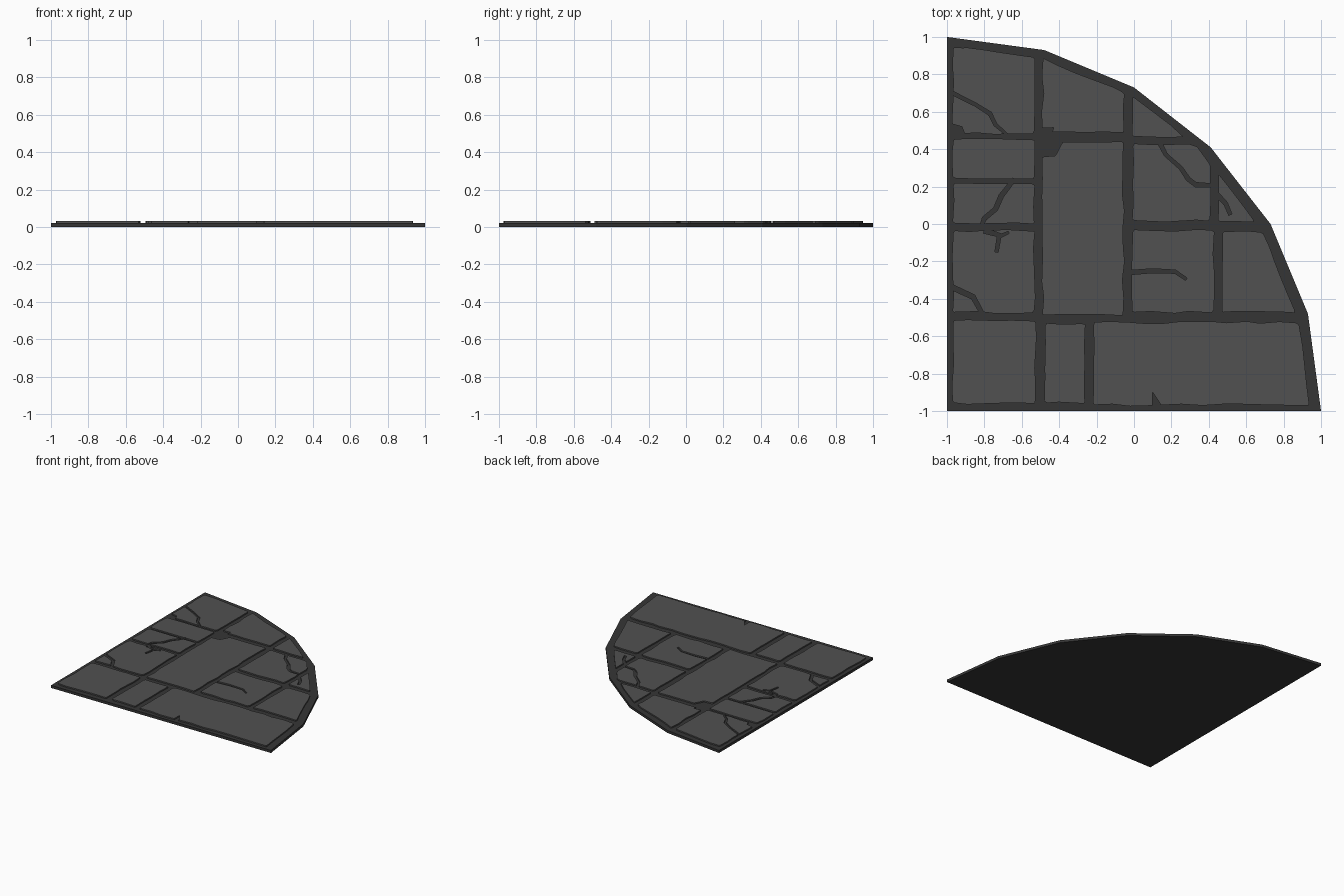
import bpy, bmesh, math, random
from mathutils import Vector

if "Cube" in bpy.data.objects:
    bpy.data.objects.remove(bpy.data.objects["Cube"])

random.seed(4)
BASE_TOP, STONE_TOP = 0.021, 0.031


def material(name, v):
    m = bpy.data.materials.new(name)
    m.diffuse_color = (v, v, v, 1)
    m.use_nodes = True
    m.node_tree.nodes["Principled BSDF"].inputs["Base Color"].default_value = m.diffuse_color
    return m


grout = material("dark grout", 0.036)
stone = material("grey stone", 0.083)


def prism(bm, pts, z0, z1):
    low = [bm.verts.new((p[0], p[1], z0)) for p in pts]
    top = [bm.verts.new((p[0], p[1], z1)) for p in pts]
    n = len(pts)
    bm.faces.new(low[::-1])
    bm.faces.new(top)
    for i in range(n):
        j = (i + 1) % n
        bm.faces.new((low[i], low[j], top[j], top[i]))


def make_object(name, bm, mat):
    bmesh.ops.recalc_face_normals(bm, faces=bm.faces)
    me = bpy.data.meshes.new(name)
    bm.to_mesh(me)
    bm.free()
    me.materials.append(mat)
    ob = bpy.data.objects.new(name, me)
    bpy.context.collection.objects.link(ob)
    return ob


# quarter-round base slab
outline = [Vector(p) for p in ((-1, -1), (1, -1), (.93, -.48), (.73, 0),
                               (.41, .41), (0, .73), (-.48, .93), (-1, 1))]
bm = bmesh.new()
prism(bm, outline, 0, BASE_TOP)
make_object("base_slab", bm, grout)


def clip(poly, origin, inward):
    # keep the part of a convex polygon on the inward side of a line
    out = []
    for i, a in enumerate(poly):
        b = poly[(i + 1) % len(poly)]
        da, db = (a - origin).dot(inward), (b - origin).dot(inward)
        if da >= 0:
            out.append(a)
        if da * db < 0:
            out.append(a.lerp(b, da / (da - db)))
    return out


def stone_shape(x0, y0, x1, y1):
    poly = [Vector(p) for p in ((x0, y0), (x1, y0), (x1, y1), (x0, y1))]
    for i in range(1, 7):     # stay inside the curved rim
        a, b = outline[i], outline[i + 1]
        d = (b - a).normalized()
        inward = Vector((-d.y, d.x))
        poly = clip(poly, a + inward * (0.055 if i < 4 else 0.042), inward)
    # chipped, uneven edges
    pts = []
    for i, a in enumerate(poly):
        prev, b = poly[i - 1], poly[(i + 1) % len(poly)]
        length = (b - a).length
        if length < 0.03:
            pts.append(a)
            continue
        d = (b - a) / length
        side = Vector((-d.y, d.x))
        c = random.uniform(.008, .018)
        pts.append(a + d * c + side * .003)
        n = int(length / 0.09)
        for k in range(1, n):
            t = (k + random.uniform(-.3, .3)) / n
            pts.append(a + d * length * t + side * random.uniform(-.005, .008))
        pts.append(b - d * random.uniform(.006, .014))
    return pts


def crack(bm, pts, width=0.022):
    # zigzag ribbon, thinner at its end
    pts = [Vector(p) for p in pts]
    left, right = [], []
    for i, p in enumerate(pts):
        d = (pts[min(i + 1, len(pts) - 1)] - pts[max(i - 1, 0)]).normalized()
        s = Vector((-d.y, d.x)) * width / 2 * random.uniform(.75, 1.2)
        if i == len(pts) - 1:
            s *= .7
        left.append(p + s)
        right.append(p - s)
    prism(bm, right + left[::-1], 0.0, 0.06)


# cutter for cracks and broken corners
bm = bmesh.new()
crack(bm, [(-.99, .71), (-.85, .64), (-.77, .59), (-.74, .53), (-.67, .47)])
crack(bm, [(-.64, .24), (-.71, .15), (-.74, .08), (-.80, .03), (-.82, -.02)])
crack(bm, [(-.80, -.035), (-.72, -.06), (-.735, -.15)], .03)
crack(bm, [(-.725, -.07), (-.67, -.045)])
crack(bm, [(-.99, -.33), (-.86, -.39), (-.80, -.50)], .024)
crack(bm, [(.13, .45), (.17, .37), (.25, .30), (.29, .24), (.33, .21), (.44, .205)])
crack(bm, [(.43, .17), (.49, .11), (.515, .05)], .026)
crack(bm, [(-.03, -.26), (.10, -.25), (.22, -.255), (.28, -.295)])
for corner in ([(-.53, .34), (-.48, .36), (-.42, .365), (-.37, .46), (-.44, .48), (-.43, .515), (-.53, .51)],
               [(-.99, .47), (-.90, .47), (-.92, .52), (-.99, .54)],
               [(.10, -.99), (.135, -.99), (.14, -.96), (.10, -.90)]):
    prism(bm, corner, 0.0, 0.06)
cutter = make_object("crack_cutter", bm, stone)
cutter.hide_render = True

# paving stones: x0, y0, x1, y1
stones = [
    (-.97, .48, -.53, .945), (-.49, .49, -.05, .95), (-.01, .465, .40, .80),
    (-.97, .24, -.53, .455), (-.97, 0, -.53, .22), (-.97, -.475, -.53, -.035),
    (-.97, -.96, -.525, -.515), (-.49, -.49, -.055, .445), (-.01, .015, .41, .43),
    (.45, .01, .80, .40), (-.01, -.475, .43, -.03), (.47, -.475, .95, -.04),
    (-.48, -.96, -.26, -.53), (-.22, -.97, 1, -.525)]
for i, rect in enumerate(stones):
    bm = bmesh.new()
    prism(bm, stone_shape(*rect), BASE_TOP - .003, STONE_TOP)
    ob = make_object(f"paving_stone_{i + 1}", bm, stone)
    mod = ob.modifiers.new("cracks", "BOOLEAN")
    mod.operation = "DIFFERENCE"
    mod.solver = "EXACT"
    mod.use_self = True
    mod.object = cutter
    me = bpy.data.meshes.new_from_object(
        ob.evaluated_get(bpy.context.evaluated_depsgraph_get()))
    ob.modifiers.clear()
    # drop the buried underside
    bm = bmesh.new()
    bm.from_mesh(me)
    bmesh.ops.delete(bm, geom=[f for f in bm.faces if f.normal.z < -.5], context="FACES")
    bm.to_mesh(me)
    bm.free()
    ob.data = me
bpy.data.objects.remove(cutter)
